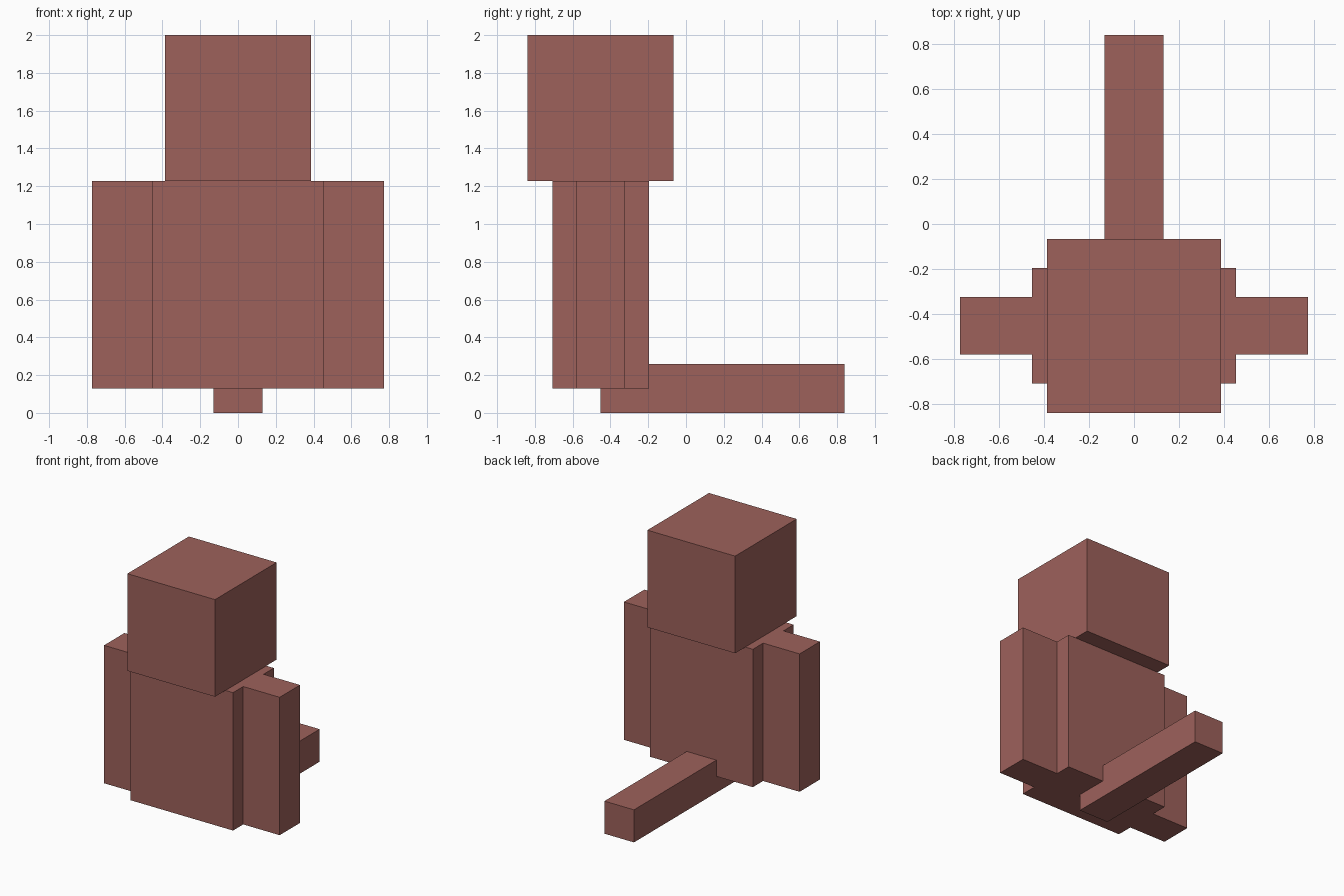
import bpy
import bmesh
from mathutils import Vector

cube = bpy.data.objects.get("Cube")
if cube:
    bpy.data.objects.remove(cube, do_unlink=True)

# Single flat colour
COLOUR = (0.34, 0.12, 0.105, 1)
skin = bpy.data.materials.new("dusty_red")
skin.use_nodes = True
skin.diffuse_color = COLOUR
skin.node_tree.nodes["Principled BSDF"].inputs["Base Color"].default_value = COLOUR


def box(name, low, high):
    """Flat-shaded box spanning two opposite corners."""
    low, high = Vector(low), Vector(high)
    bm = bmesh.new()
    bmesh.ops.create_cube(bm, size=1)
    bmesh.ops.scale(bm, vec=high - low, verts=bm.verts)
    mesh = bpy.data.meshes.new(name)
    bm.to_mesh(mesh)
    bm.free()
    mesh.materials.append(skin)
    obj = bpy.data.objects.new(name, mesh)
    obj.location = (low + high) / 2
    bpy.context.collection.objects.link(obj)
    return obj


BOTTOM, SHOULDER = 0.13, 1.227

# Head and body
box("head", (-0.386, -0.84, SHOULDER), (0.386, -0.066, 2))
box("body", (-0.452, -0.708, BOTTOM), (0.452, -0.195, SHOULDER))

# Arms, flush against the body sides
for side, inner, outer in (("left", 0.452, 0.773), ("right", -0.773, -0.452)):
    box(side + "_arm", (inner, -0.58, BOTTOM), (outer, -0.324, SHOULDER))

# Tail, running back from under the body
box("tail", (-0.13, -0.453, 0), (0.13, 0.84, 0.259))
